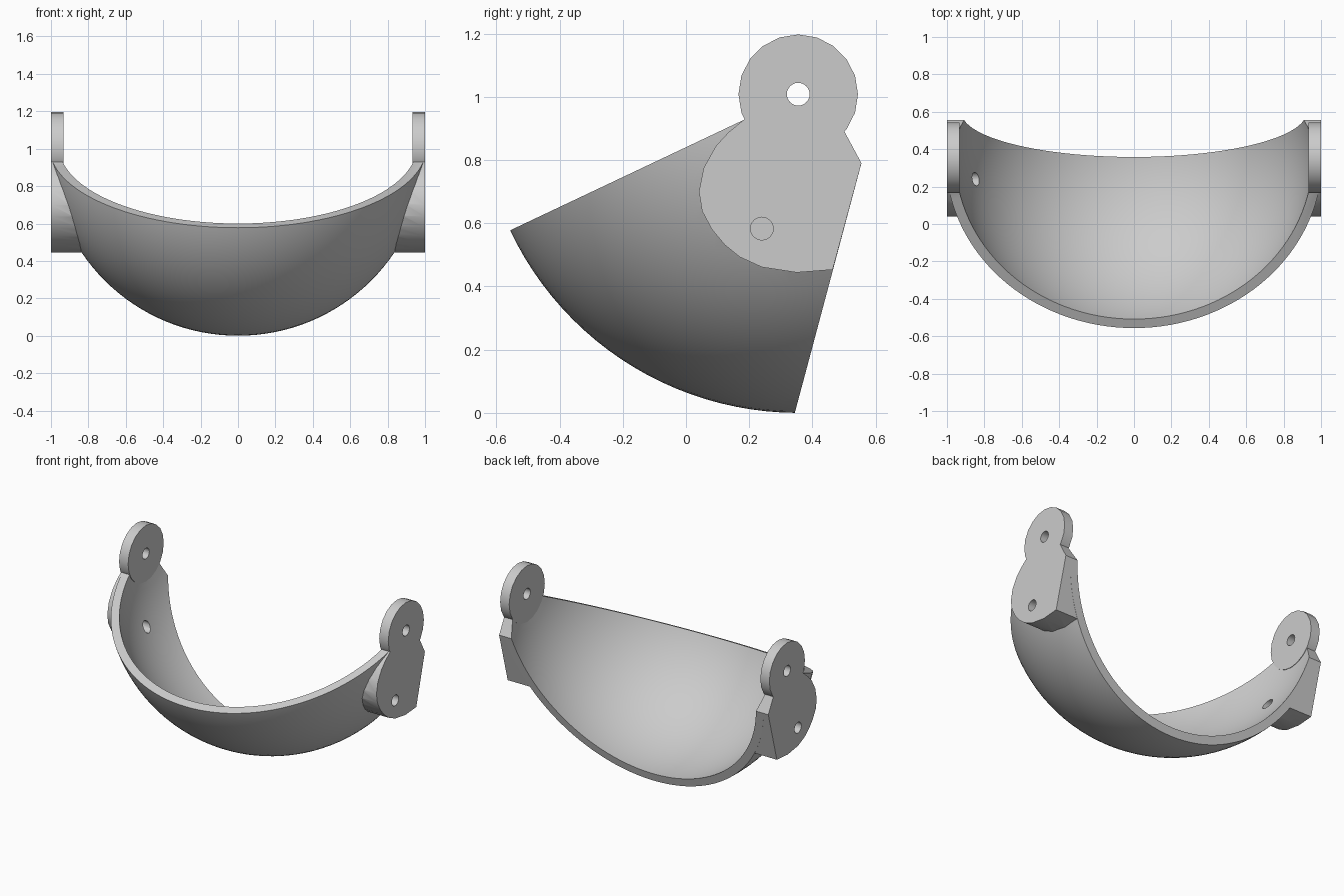
import bpy, bmesh
from math import sin, cos, pi, radians
from mathutils import Matrix, Vector

if "Cube" in bpy.data.objects:
    bpy.data.objects.remove(bpy.data.objects["Cube"], do_unlink=True)

PIVOT = Vector((0, 0.355, 1.008))   # shared centre of the sphere and hinge holes
R_OUT, R_IN = 1.008, 0.955
EAR_IN = 0.933

grey = bpy.data.materials.new("plain grey")
grey.use_nodes = True
grey.diffuse_color = (0.6, 0.6, 0.6, 1)
grey.node_tree.nodes["Principled BSDF"].inputs["Base Color"].default_value = (0.6, 0.6, 0.6, 1)


def add_object(name, bm):
    bmesh.ops.recalc_face_normals(bm, faces=bm.faces)
    mesh = bpy.data.meshes.new(name)
    bm.to_mesh(mesh)
    bm.free()
    mesh.materials.append(grey)
    obj = bpy.data.objects.new(name, mesh)
    bpy.context.collection.objects.link(obj)
    return obj


def sphere(name, radius):
    """Sphere around the pivot with its poles on the x axis."""
    bm = bmesh.new()
    place = Matrix.Translation(PIVOT) @ Matrix.Rotation(pi / 2, 4, 'Y')
    bmesh.ops.create_uvsphere(bm, u_segments=128, v_segments=64, radius=radius, matrix=place)
    return add_object(name, bm)


def prism(name, outline, x0, x1):
    """Extrude a (y, z) outline along x."""
    bm = bmesh.new()
    face = bm.faces.new([bm.verts.new((x0, y, z)) for y, z in outline])
    new = bmesh.ops.extrude_face_region(bm, geom=[face])["geom"]
    moved = [v for v in new if isinstance(v, bmesh.types.BMVert)]
    bmesh.ops.translate(bm, verts=moved, vec=(x1 - x0, 0, 0))
    return add_object(name, bm)


def circle(y, z, radius, sides):
    return [(y + radius * sin(2 * pi * i / sides), z + radius * cos(2 * pi * i / sides))
            for i in range(sides)]


def combine(target, tool, operation):
    """Apply a boolean and discard the tool object."""
    mod = target.modifiers.new(operation.lower(), 'BOOLEAN')
    mod.operation, mod.solver, mod.object = operation, 'EXACT', tool
    with bpy.context.temp_override(object=target, active_object=target):
        bpy.ops.object.modifier_apply(modifier=mod.name)
    bpy.data.objects.remove(tool, do_unlink=True)


# Spherical wedge between the rim plane, the raked back plane and a short chamfer
wedge = [(-0.9, 0.415), (0.42, 1.039), (0.555, 0.79), (0.3175, -0.1), (-0.9, -0.1)]
visor = sphere("visor_shell", R_OUT)
combine(visor, prism("wedge", wedge, -0.9995, 0.9995), 'INTERSECT')

# Rounded side pads standing out from the shell to a flat outer face
pad = [(0.186, 0.93), (0.135, 0.888), (0.095, 0.845), (0.056, 0.775), (0.041, 0.70),
       (0.051, 0.638), (0.082, 0.58), (0.122, 0.532), (0.17, 0.493), (0.24, 0.461),
       (0.35, 0.444), (0.464, 0.453), (0.555, 0.79), (0.45, 0.985), (0.3, 0.97)]
for side in (-1, 1):
    combine(visor, prism("side_pad", pad, side * 0.7, side), 'UNION')

# Hollow interior
combine(visor, sphere("hollow", R_IN), 'DIFFERENCE')

# Hinge ears
for side in (-1, 1):
    ear = prism("hinge_ear", circle(PIVOT.y, PIVOT.z, 0.189, 20), side * EAR_IN, side)
    combine(visor, ear, 'UNION')

# Hinge holes, and pad holes: open on the right, blind on the left
for side, depth in ((-1, 0.7), (1, 0.88)):
    combine(visor, prism("hinge_hole", circle(PIVOT.y, PIVOT.z, 0.036, 24),
                         side * 0.85, side * 1.1), 'DIFFERENCE')
    combine(visor, prism("pad_hole", circle(0.24, 0.583, 0.036, 24),
                         side * depth, side * 1.1), 'DIFFERENCE')

bpy.ops.object.select_all(action='DESELECT')
visor.select_set(True)
bpy.context.view_layer.objects.active = visor
bpy.ops.object.shade_smooth_by_angle(angle=radians(25))
